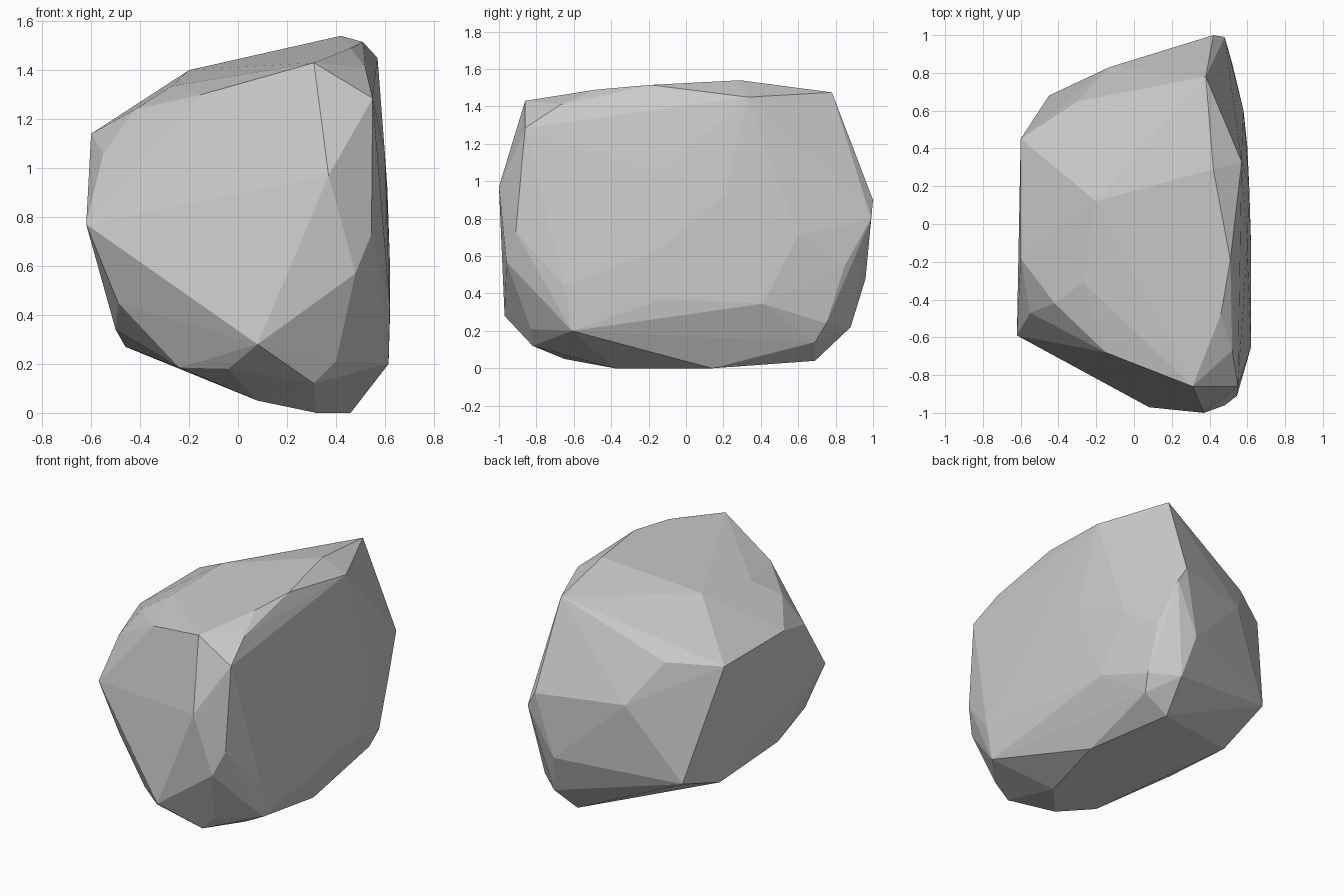
import bpy, bmesh

# Corner points of the boulder, grouped by the side they shape
crown = [(.42, .29, 1.54), (.51, -.19, 1.515), (.31, -.86, 1.43), (.38, .78, 1.475),
         (.57, .33, 1.45), (.46, -.48, 1.49), (.52, -.67, 1.41), (-.2, .12, 1.4),
         (-.27, -.31, 1.335), (-.15, -.68, 1.3), (-.42, -.42, 1.24)]
front = [(.55, -.86, 1.285), (.37, -1, .97), (.545, -.91, .73), (.48, -.96, .57),
         (.08, -.97, .28), (.4, -.83, .21)]
left = [(-.55, -.47, 1.06), (-.6, -.18, 1.14), (-.6, .45, 1.14), (-.62, -.59, .77),
        (-.49, -.56, .45), (-.5, -.26, .34), (-.46, .3, .27), (-.45, .68, .4)]
back = [(-.3, .65, 1.165), (-.13, .83, .9), (.42, 1, .9), (.48, .99, .8),
        (.31, .96, .48), (.36, .88, .22)]
right = [(.6, -.12, 1.06), (.61, .2, .92), (.62, -.15, .63), (.62, -.65, .44),
         (.62, -.12, .37), (.6, .41, .345), (.58, .6, .71), (.52, .85, .55),
         (.52, .75, .24), (.615, -.61, .2)]
base = [(.49, .69, .14), (.32, .69, .04), (.46, .14, 0), (.32, -.38, 0),
        (.08, -.65, .05), (.31, -.82, .12), (-.04, -.8, .18), (-.24, -.645, .185)]

# Wrap the points in a flat-faced stone skin
bm = bmesh.new()
for side in (crown, front, left, back, right, base):
    for p in side:
        bm.verts.new(p)
bmesh.ops.convex_hull(bm, input=bm.verts[:])
bmesh.ops.delete(bm, geom=[v for v in bm.verts if not v.link_faces], context='VERTS')
bmesh.ops.recalc_face_normals(bm, faces=bm.faces[:])

mesh = bpy.data.meshes.new("boulder")
bm.to_mesh(mesh)
bm.free()
boulder = bpy.data.objects.new("boulder", mesh)
bpy.context.collection.objects.link(boulder)
